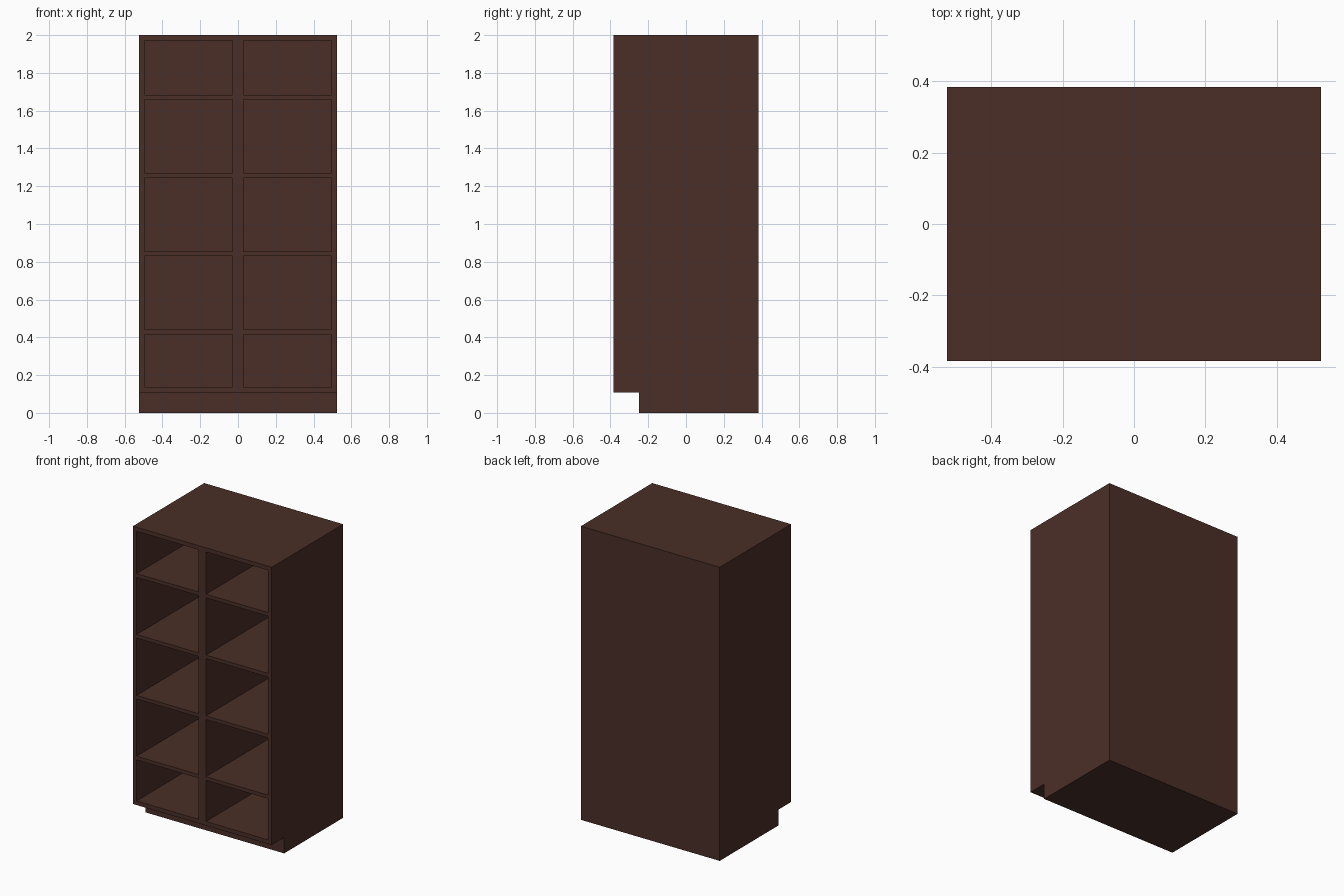
import bpy, bmesh

if "Cube" in bpy.data.objects:
    bpy.data.objects.remove(bpy.data.objects["Cube"])

W, D, H = 0.523, 0.384, 2.0           # half width, half depth, height
KICK_H, KICK_Y = 0.108, -0.25         # recessed toe kick
T = 0.028                             # panel thickness
IN_LO, IN_HI = KICK_H + T, H - T      # inside floor and ceiling
SHELF_T = 0.025
BACK_Y = D - T
BAYS = [(-W + T, -T), (T, W - T)]     # left and right openings

wood = bpy.data.materials.new("dark_wood")
wood.diffuse_color = (0.069, 0.028, 0.020, 1)
wood.use_nodes = True
wood.node_tree.nodes["Principled BSDF"].inputs["Base Color"].default_value = wood.diffuse_color


def finish(name, bm):
    bmesh.ops.recalc_face_normals(bm, faces=bm.faces)
    mesh = bpy.data.meshes.new(name)
    bm.to_mesh(mesh)
    bm.free()
    mesh.materials.append(wood)
    ob = bpy.data.objects.new(name, mesh)
    bpy.context.collection.objects.link(ob)
    return ob


def add_box(bm, lo, hi):
    verts = bmesh.ops.create_cube(bm, size=1)["verts"]
    for v in verts:
        v.co = [a + (c + 0.5) * (b - a) for a, b, c in zip(lo, hi, v.co)]


# Carcass: side profile with toe kick notch, extruded across the width
bm = bmesh.new()
profile = [(D, 0), (D, H), (-D, H), (-D, KICK_H), (KICK_Y, KICK_H), (KICK_Y, 0)]
face = bm.faces.new([bm.verts.new((-W, y, z)) for y, z in profile])
new = bmesh.ops.extrude_face_region(bm, geom=[face])["geom"]
bmesh.ops.translate(bm, vec=(2 * W, 0, 0),
                    verts=[g for g in new if isinstance(g, bmesh.types.BMVert)])
carcass = finish("carcass", bm)

# Hollow out the two open bays
bm = bmesh.new()
for x0, x1 in BAYS:
    add_box(bm, (x0, -D - 0.1, IN_LO), (x1, BACK_Y, IN_HI))
cutter = finish("bay_cutter", bm)
cutter.hide_render = True
mod = carcass.modifiers.new("bays", "BOOLEAN")
mod.operation = "DIFFERENCE"
mod.solver = "EXACT"
mod.object = cutter
bpy.context.view_layer.objects.active = carcass
bpy.ops.object.modifier_apply(modifier=mod.name)
bpy.data.objects.remove(cutter)

# Four shelves per bay, flush with the front; outer bays are shorter
for side, (x0, x1) in zip(("left", "right"), BAYS):
    for i in range(4):
        z = (IN_LO + IN_HI) / 2 - 0.004 + (i - 1.5) * 0.4145
        bm = bmesh.new()
        add_box(bm, (x0, -D, z - SHELF_T / 2), (x1, BACK_Y, z + SHELF_T / 2))
        finish(f"{side}_shelf_{i + 1}", bm)
